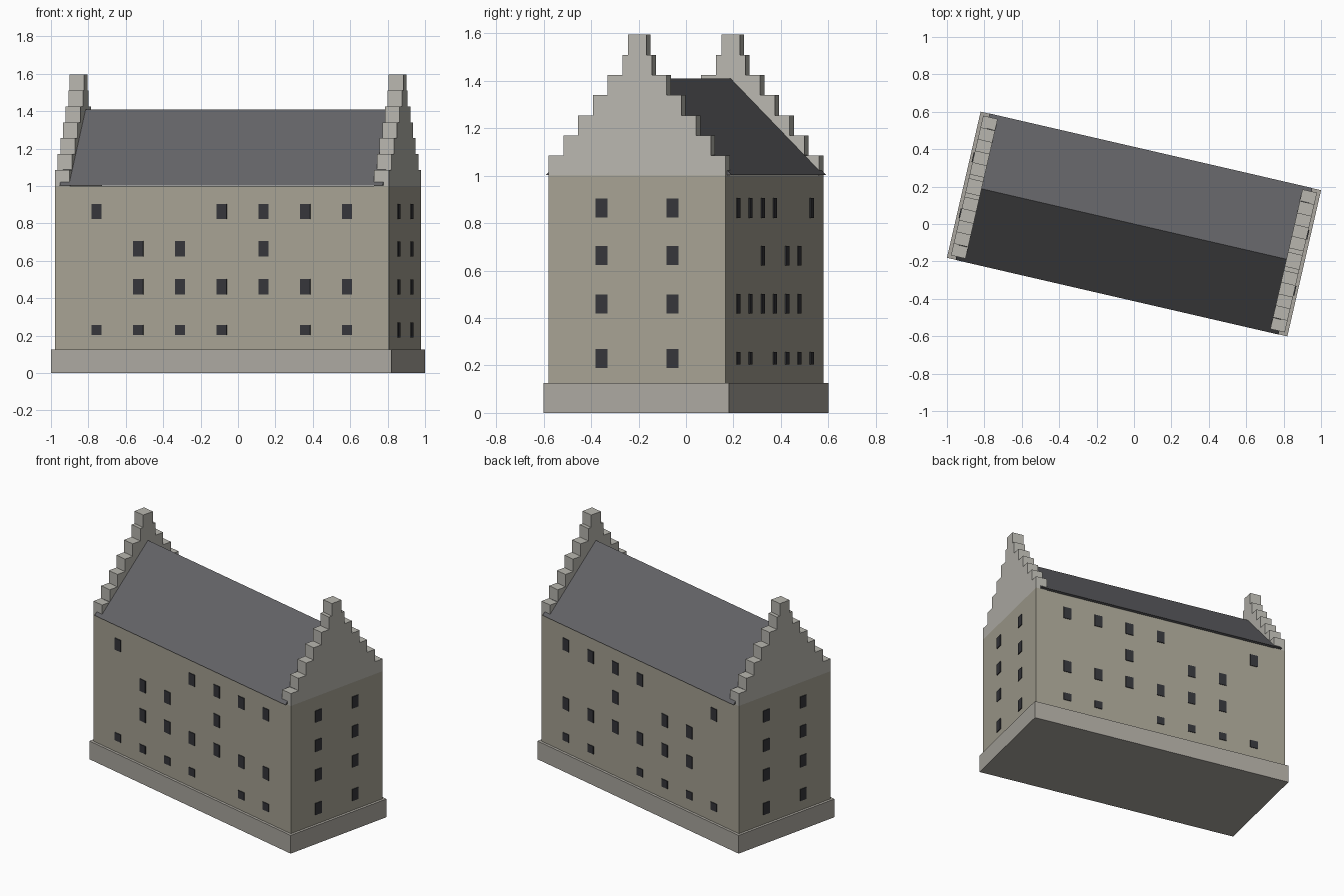
import bpy, bmesh, math

if "Cube" in bpy.data.objects:
    bpy.data.objects.remove(bpy.data.objects["Cube"])

TURN = math.radians(-13)          # whole building is turned on the site
L, W = 1.832, 0.766               # wall length and width


def paint(name, rgb):
    m = bpy.data.materials.new(name)
    m.diffuse_color = (*rgb, 1)
    m.use_nodes = True
    m.node_tree.nodes["Principled BSDF"].inputs["Base Color"].default_value = m.diffuse_color
    return m


WALL = paint("plaster", (0.38, 0.36, 0.29))
STONE = paint("plinth_stone", (0.41, 0.39, 0.35))
GABLE = paint("gable_stone", (0.48, 0.47, 0.43))
SLATE = paint("slate", (0.13, 0.13, 0.14))
GLASS = paint("dark_glass", (0.035, 0.036, 0.042))


def finish(name, bm, mat):
    bmesh.ops.recalc_face_normals(bm, faces=bm.faces)
    me = bpy.data.meshes.new(name)
    bm.to_mesh(me)
    bm.free()
    me.materials.append(mat)
    ob = bpy.data.objects.new(name, me)
    ob.rotation_euler.z = TURN
    bpy.context.collection.objects.link(ob)
    return ob


def add_box(bm, centre, size):
    vs = bmesh.ops.create_cube(bm, size=1)["verts"]
    bmesh.ops.scale(bm, vec=size, verts=vs)
    bmesh.ops.translate(bm, vec=centre, verts=vs)


def box(name, centre, size, mat):
    bm = bmesh.new()
    add_box(bm, centre, size)
    return finish(name, bm, mat)


def prism(name, profile, x0, x1, mat):
    """Extrude a (y, z) profile along x."""
    bm = bmesh.new()
    face = bm.faces.new([bm.verts.new((x0, y, z)) for y, z in profile])
    new = bmesh.ops.extrude_face_region(bm, geom=[face])["geom"]
    bmesh.ops.translate(bm, vec=(x1 - x0, 0, 0),
                        verts=[v for v in new if isinstance(v, bmesh.types.BMVert)])
    return finish(name, bm, mat)


# Plinth, walls and roof
box("plinth", (0, 0, 0.0625), (1.868, 0.802, 0.125), STONE)
box("walls", (0, 0, 0.5625), (L, W, 0.875), WALL)
prism("roof", [(-0.402, 1.003), (0.402, 1.003), (0, 1.41)], -0.886, 0.886, SLATE)

# Crow-stepped gables
half = [W / 2 * (1 - i / 6) for i in range(6)] + [0.04]
right = []
for i, h in enumerate(half):
    right += [(h, 1 + 0.085 * i), (h, 1 + 0.085 * (i + 1))]
outline = right + [(-y, z) for y, z in reversed(right)]
for side, s in (("left", -1), ("right", 1)):
    prism(side + "_stepped_gable", outline, s * (L / 2 - 0.08), s * L / 2, GABLE)

# Windows on the long walls: (height, window height, columns used), column 0 on the viewer's left
FRONT = [(0.864, 0.08, (0, 3, 4, 5, 6)), (0.663, 0.083, (1, 2, 4)),
         (0.46, 0.083, (1, 2, 3, 4, 5, 6)), (0.23, 0.053, (0, 1, 2, 3, 5, 6))]
BACK = [(0.864, 0.083, (0, 1, 2, 3, 6)), (0.663, 0.083, (2, 4, 5)),
        (0.46, 0.083, (0, 1, 2, 3, 4, 5)), (0.23, 0.053, (0, 1, 3, 4, 5, 6))]
for name, s, rows in (("front_windows", -1, FRONT), ("back_windows", 1, BACK)):
    bm = bmesh.new()
    for z, h, cols in rows:
        for c in cols:
            add_box(bm, (-s * (c - 3) * L / 8, s * W / 2, z), (0.055, 0.01, h))
    finish(name, bm, GLASS)

# Windows on the gable ends
for name, s in (("left_end_windows", -1), ("right_end_windows", 1)):
    bm = bmesh.new()
    for z in (0.23, 0.46, 0.663, 0.864):
        for y in (-W / 5, W / 5):
            add_box(bm, (s * L / 2, y, z), (0.01, 0.052, 0.08))
    finish(name, bm, GLASS)
